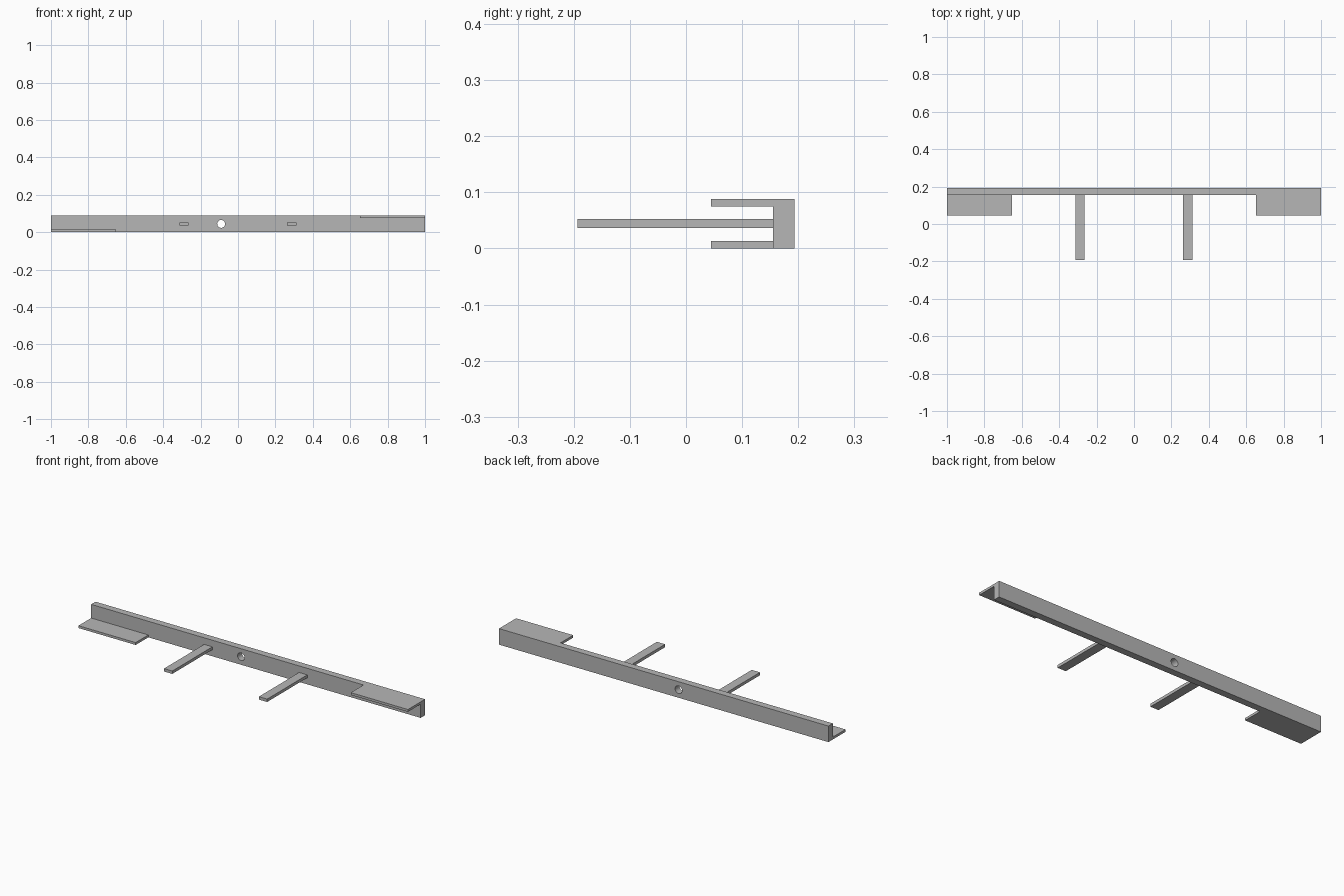
import bpy
import math
from mathutils import Vector

cube = bpy.data.objects.get("Cube")
if cube:
    bpy.data.objects.remove(cube, do_unlink=True)

GREY = (0.47, 0.47, 0.47, 1)
grey = bpy.data.materials.new("plain_grey")
grey.use_nodes = True
grey.diffuse_color = GREY
grey.node_tree.nodes["Principled BSDF"].inputs["Base Color"].default_value = GREY


def box(name, low, high):
    """Box between two opposite corners."""
    low, high = Vector(low), Vector(high)
    bpy.ops.mesh.primitive_cube_add(size=1, location=(low + high) / 2)
    obj = bpy.context.object
    obj.name = name
    obj.scale = high - low
    bpy.ops.object.transform_apply(location=False, rotation=False, scale=True)
    obj.data.materials.append(grey)
    return obj


BACK, FACE, TOP = 0.193, 0.155, 0.088
PLATE, PLATE_FRONT, PLATE_END = 0.013, 0.045, 0.653

# Long back bar
bar = box("back_bar", (-1, FACE, 0), (1, BACK, TOP))

# Round through hole, off centre
bpy.ops.mesh.primitive_cylinder_add(
    vertices=48, radius=0.021, depth=0.2,
    location=(-0.09, (FACE + BACK) / 2, TOP / 2), rotation=(math.pi / 2, 0, 0))
cutter = bpy.context.object
cutter.name = "hole_cutter"
cutter.hide_render = True
cutter.data.materials.append(grey)
cut = bar.modifiers.new("hole", "BOOLEAN")
cut.operation = "DIFFERENCE"
cut.solver = "EXACT"
cut.object = cutter
bpy.ops.object.select_all(action="DESELECT")
bpy.context.view_layer.objects.active = bar
bar.select_set(True)
bpy.ops.object.modifier_apply(modifier="hole")
bpy.data.objects.remove(cutter, do_unlink=True)
bpy.ops.object.shade_smooth_by_angle(angle=math.radians(30))

# End plates: low on the right, high on the left
box("right_lower_plate", (-1, PLATE_FRONT, 0), (-PLATE_END, FACE, PLATE))
box("left_upper_plate", (PLATE_END, PLATE_FRONT, TOP - PLATE), (1, FACE, TOP))

# Two forward prongs
for name, x in (("right_prong", -0.289), ("left_prong", 0.287)):
    box(name, (x - 0.025, -BACK, 0.036), (x + 0.025, FACE, 0.052))
